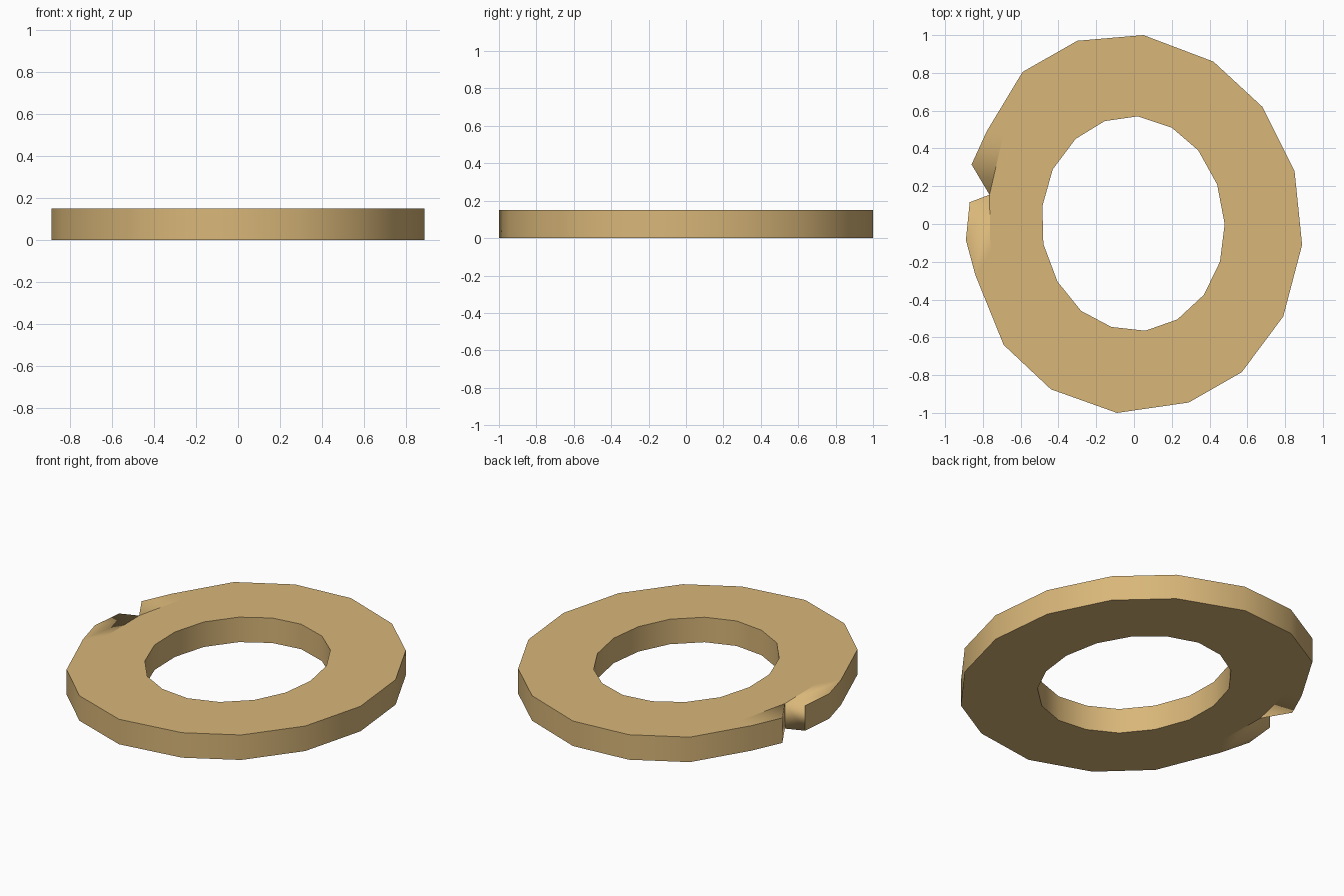
import bpy, bmesh, math
from mathutils import Vector

if "Cube" in bpy.data.objects:
    bpy.data.objects.remove(bpy.data.objects["Cube"])

HEIGHT = 0.15

# Outer outline, clockwise from the notch's upper corner to its lower corner
outer = [(-.86, .315), (-.78, .49), (-.59, .805), (-.30, .97), (.05, 1), (.42, .86),
         (.68, .62), (.85, .28), (.89, -.11), (.79, -.49), (.57, -.785), (.29, -.945),
         (-.09, -1), (-.44, -.875), (-.69, -.64), (-.84, -.27), (-.89, -.085), (-.87, .115)]
apex = (-.765, .155)                      # inner point of the notch
cut_up, cut_low = (-.69, .48), (-.76, -.15)  # ends of the soft lips beside the notch

# Oval hole outline
inner = [(.02, .57), (.20, .51), (.34, .39), (.44, .21), (.48, 0), (.455, -.20),
         (.37, -.375), (.23, -.505), (.06, -.565), (-.12, -.545), (-.28, -.46),
         (-.405, -.305), (-.48, -.105), (-.485, .095), (-.43, .29), (-.31, .45), (-.155, .545)]

bm = bmesh.new()


def add(p):
    return bm.verts.new((p[0], p[1], 0))


def loop(vs):
    return [bm.edges.new((vs[i], vs[(i + 1) % len(vs)])) for i in range(len(vs))]


o = [add(p) for p in outer]
h = [add(p) for p in inner]
a, cu, cl = add(apex), add(cut_up), add(cut_low)

# Main flat ring, then the two lips beside the notch
edges = loop(o[1:16] + [cl, a, cu]) + loop(h)
bmesh.ops.triangle_fill(bm, edges=edges, use_beauty=True, normal=(0, 0, 1))
bm.faces.new((a, o[0], o[1], cu))
bm.faces.new((cl, o[15], o[16], o[17], a))

# Thicken
res = bmesh.ops.extrude_face_region(bm, geom=bm.faces[:], use_keep_orig=True)
top = [g for g in res["geom"] if isinstance(g, bmesh.types.BMVert)]
bmesh.ops.translate(bm, verts=top, vec=(0, 0, HEIGHT))
bmesh.ops.recalc_face_normals(bm, faces=bm.faces[:])


def joins(e, p, q):
    def near(v, t):
        return (v.co.xy - Vector(t)).length < 1e-4
    u, w = e.verts
    return (near(u, p) and near(w, q)) or (near(u, q) and near(w, p))


# Smooth walls, crisp rims, softened lips at the notch
for f in bm.faces:
    f.smooth = True
for e in bm.edges:
    sharp = e.calc_face_angle(0) > math.radians(45)
    if joins(e, apex, outer[0]) or joins(e, apex, outer[17]):
        sharp = False
    if joins(e, apex, cut_up) or joins(e, apex, cut_low):
        sharp = True
    e.smooth = not sharp

mesh = bpy.data.meshes.new("notched_ring")
bm.to_mesh(mesh)
bm.free()
ring = bpy.data.objects.new("notched_ring", mesh)
bpy.context.collection.objects.link(ring)

mat = bpy.data.materials.new("tan")
mat.diffuse_color = (.69, .47, .19, 1)
mat.use_nodes = True
mat.node_tree.nodes["Principled BSDF"].inputs["Base Color"].default_value = mat.diffuse_color
mesh.materials.append(mat)
